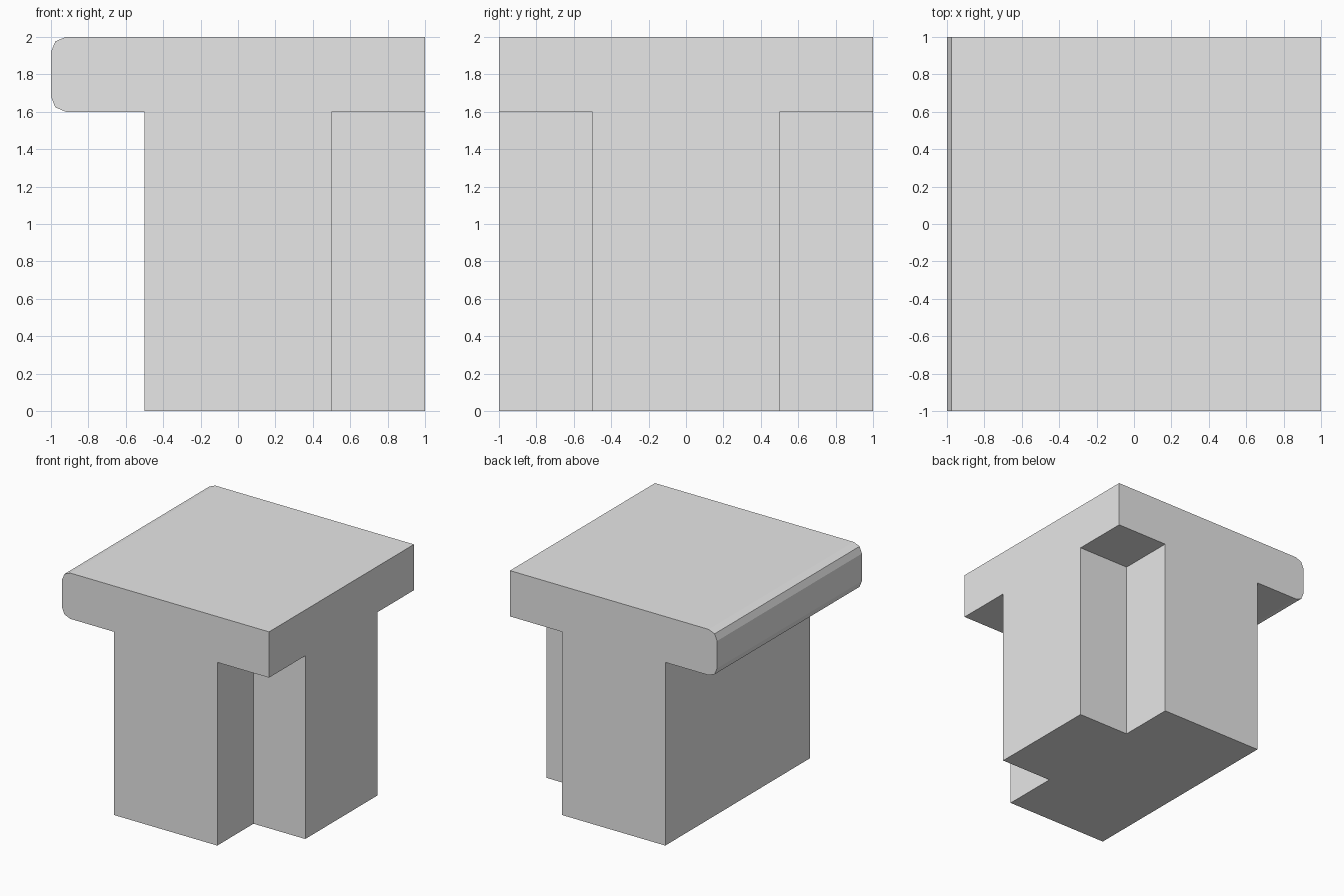
import bpy
from math import sin, cos, pi

cube = bpy.data.objects.get("Cube")
if cube:
    bpy.data.objects.remove(cube, do_unlink=True)

# Single plain grey
grey = bpy.data.materials.new("light_grey")
grey.use_nodes = True
colour = (0.8, 0.8, 0.8, 1)
grey.diffuse_color = colour
grey.node_tree.nodes["Principled BSDF"].inputs["Base Color"].default_value = colour


def prism(name, outline, to_start, to_end):
    """Extrude a closed outline between two placements of its points."""
    n = len(outline)
    verts = [to_start(*p) for p in outline] + [to_end(*p) for p in outline]
    faces = [tuple(reversed(range(n))), tuple(range(n, 2 * n))]
    faces += [(i, (i + 1) % n, (i + 1) % n + n, i + n) for i in range(n)]
    mesh = bpy.data.meshes.new(name)
    mesh.from_pydata(verts, [], faces)
    mesh.materials.append(grey)
    obj = bpy.data.objects.new(name, mesh)
    bpy.context.collection.objects.link(obj)
    return obj


BOTTOM, TOP, RADIUS = 1.6, 2.0, 0.08

# Base: T-shaped plan, with notches at the two +x corners
plan = [(-0.5, -1), (0.5, -1), (0.5, -0.5), (1, -0.5),
        (1, 0.5), (0.5, 0.5), (0.5, 1), (-0.5, 1)]
prism("base", plan, lambda x, y: (x, y, 0), lambda x, y: (x, y, BOTTOM))

# Top slab: the -x edge is rounded above and below in two segments
angles = [i * pi / 4 for i in range(3)]
upper = [(-1 + RADIUS - RADIUS * sin(a), TOP - RADIUS + RADIUS * cos(a)) for a in angles]
lower = [(x, BOTTOM + TOP - z) for x, z in reversed(upper)]
section = [(1, BOTTOM), (1, TOP)] + upper + lower
prism("top_slab", section, lambda x, z: (x, 1, z), lambda x, z: (x, -1, z))
